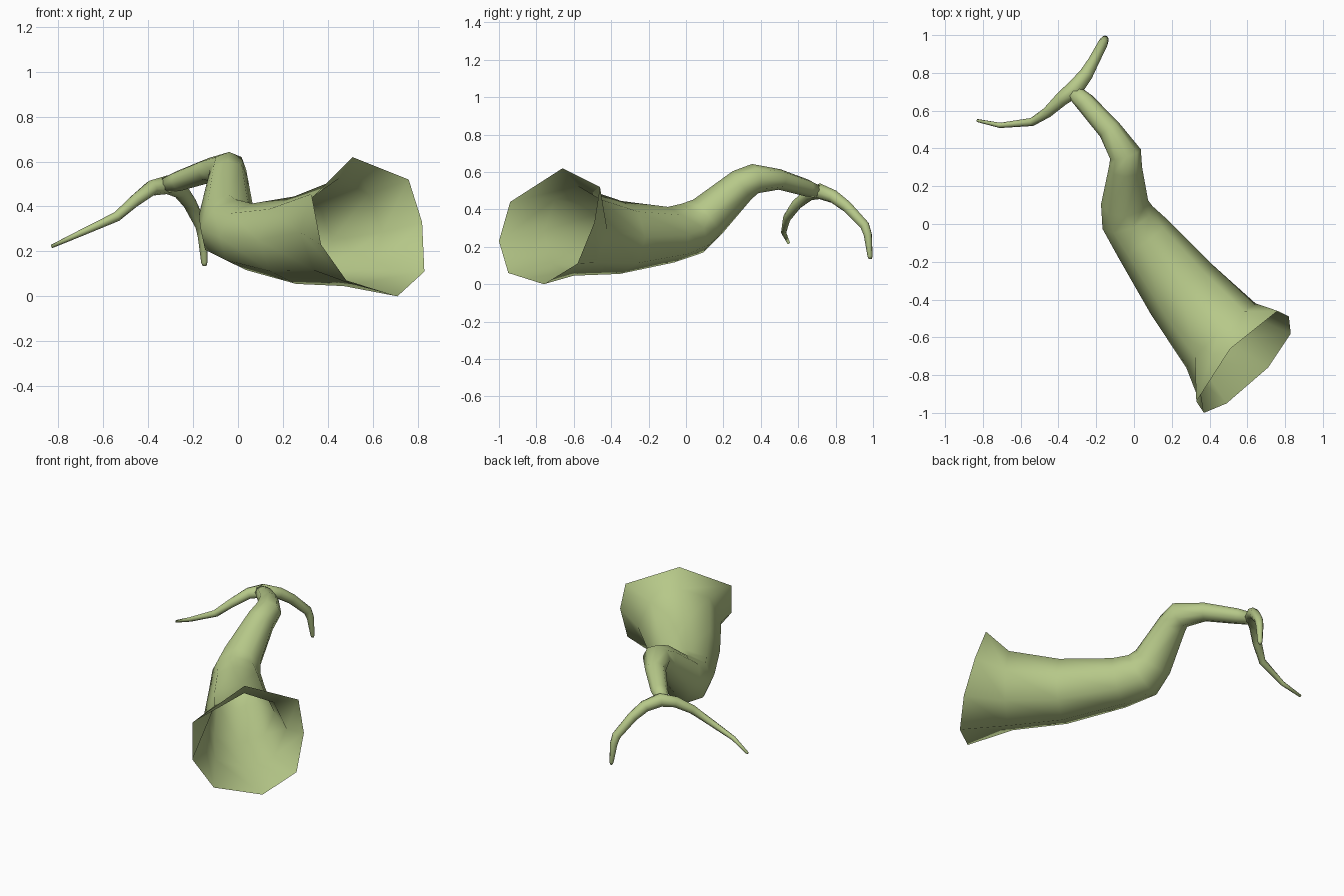
import bpy, bmesh
from math import sin, cos, pi
from mathutils import Vector

mat = bpy.data.materials.new("soft_green")
mat.diffuse_color = (0.47, 0.58, 0.25, 1)
SIDES = 8


def ring(c, d, rs, rv):
    """Eight points around c, square to direction d, starting at the top."""
    right = d.cross(Vector((0, 0, 1))).normalized()
    up = right.cross(d).normalized()
    return [c + up * (rv * cos(2 * pi * i / SIDES)) + right * (rs * sin(2 * pi * i / SIDES))
            for i in range(SIDES)]


def loft(name, rings, cap_start, cap_end):
    bm = bmesh.new()
    rows = [[bm.verts.new(p) for p in r] for r in rings]
    for a, b in zip(rows, rows[1:]):
        for i in range(SIDES):
            j = (i + 1) % SIDES
            bm.faces.new((a[i], a[j], b[j], b[i]))
    if cap_start:
        bm.faces.new(rows[0][::-1])
    if cap_end:
        bm.faces.new(rows[-1])
    bm.normal_update()
    me = bpy.data.meshes.new(name)
    bm.to_mesh(me)
    bm.free()
    me.materials.append(mat)
    for p in me.polygons:
        p.use_smooth = True
    ob = bpy.data.objects.new(name, me)
    bpy.context.collection.objects.link(ob)
    return ob


def path_rings(path, before=None):
    """Rings along a path of (x, y, z, side radius, vertical radius)."""
    pts = [Vector(p[:3]) for p in path]
    out = []
    for i, p in enumerate(path):
        prev = pts[i - 1] if i else (before or pts[0])
        nxt = pts[min(i + 1, len(pts) - 1)]
        d = (pts[i] - prev).normalized() + (nxt - pts[i]).normalized()
        out.append(ring(pts[i], d.normalized(), p[3], p[4]))
    return out


# Flared horn with open, slanted mouth, narrowing into the bent neck
mouth = [Vector(p) for p in (
    (0.51, -0.66, 0.62), (0.76, -0.46, 0.52), (0.82, -0.49, 0.33), (0.83, -0.58, 0.11),
    (0.71, -0.76, 0.0), (0.49, -0.95, 0.06), (0.37, -1.0, 0.23), (0.33, -0.94, 0.44))]
neck = [
    (0.46, -0.59, 0.285, 0.25, 0.24),
    (0.255, -0.35, 0.25, 0.21, 0.195),
    (0.05, -0.08, 0.265, 0.165, 0.15),
    (-0.035, 0.035, 0.30, 0.145, 0.145),
    (-0.05, 0.115, 0.36, 0.125, 0.12),
    (-0.045, 0.30, 0.53, 0.088, 0.09),
    (-0.045, 0.37, 0.565, 0.085, 0.08),
    (-0.13, 0.50, 0.56, 0.062, 0.055),
    (-0.26, 0.645, 0.515, 0.052, 0.046),
    (-0.325, 0.705, 0.495, 0.04, 0.035)]
loft("horn", [mouth] + path_rings(neck, Vector((0.60, -0.73, 0.29))), False, True)

# Forked arm: one tapering limb crossing the end of the neck
arm = [
    (-0.83, 0.548, 0.222, 0.008, 0.008),
    (-0.71, 0.522, 0.277, 0.014, 0.014),
    (-0.54, 0.54, 0.355, 0.022, 0.022),
    (-0.46, 0.59, 0.425, 0.028, 0.028),
    (-0.385, 0.66, 0.482, 0.037, 0.035),
    (-0.315, 0.715, 0.497, 0.046, 0.042),
    (-0.255, 0.79, 0.468, 0.037, 0.036),
    (-0.215, 0.86, 0.415, 0.030, 0.031),
    (-0.165, 0.955, 0.315, 0.026, 0.027),
    (-0.157, 0.972, 0.265, 0.023, 0.023),
    (-0.15, 0.984, 0.15, 0.015, 0.013),
    (-0.149, 0.985, 0.135, 0.009, 0.008)]
loft("forked_arm", path_rings(arm), True, True)
